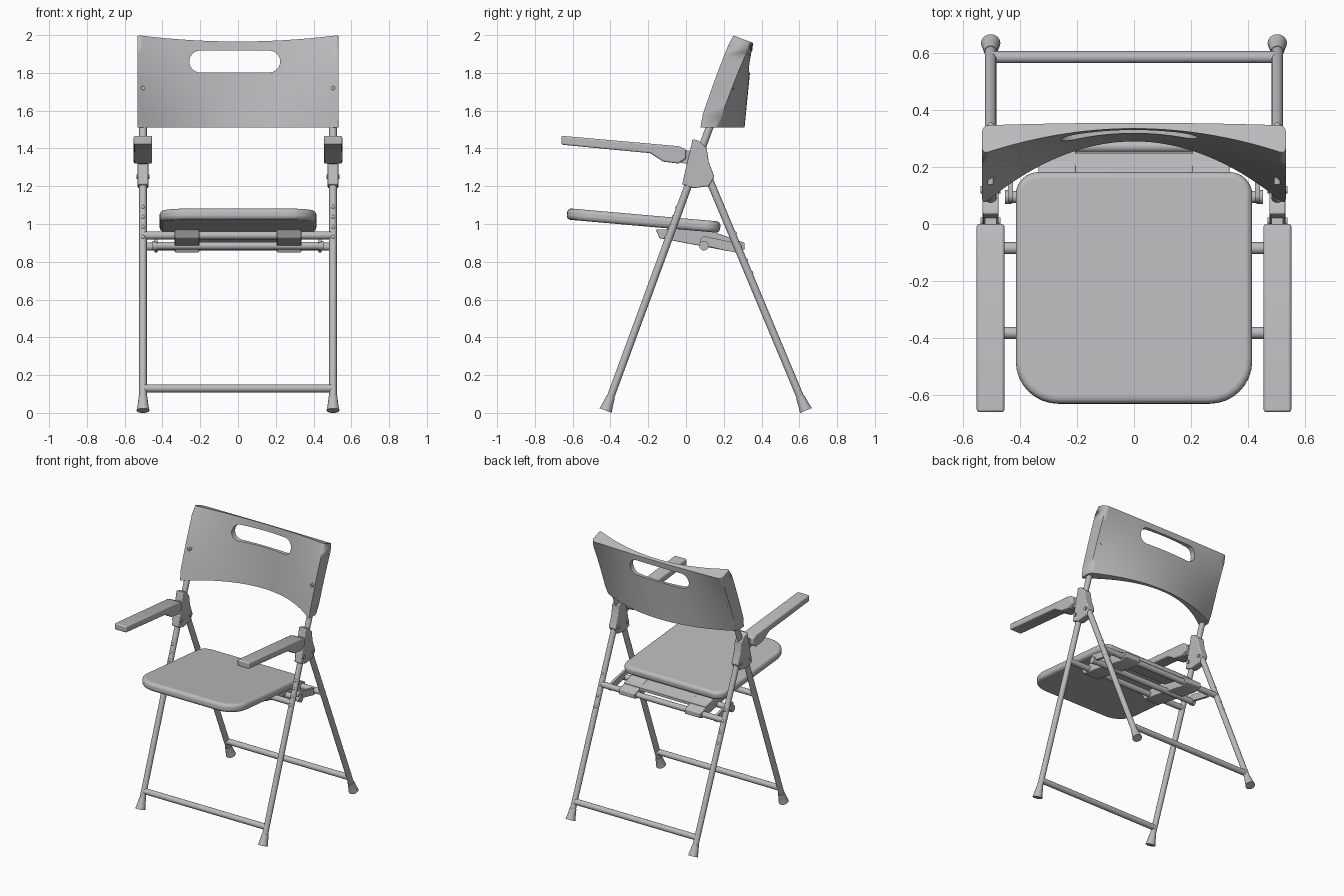
import bpy
import bmesh
import math
from mathutils import Vector

cube = bpy.data.objects.get("Cube")
if cube:
    bpy.data.objects.remove(cube, do_unlink=True)

grey = bpy.data.materials.new("light_grey")
grey.use_nodes = True
COLOUR = (0.5, 0.5, 0.52, 1)
grey.diffuse_color = COLOUR
grey.node_tree.nodes["Principled BSDF"].inputs["Base Color"].default_value = COLOUR

SIDES = (("left", 1), ("right", -1))
LEG_X = 0.503


def finish(name, bm, bevel=0, segments=3):
    """Turn a bmesh into a smooth-shaded object, optionally with rounded edges."""
    bmesh.ops.recalc_face_normals(bm, faces=bm.faces)
    mesh = bpy.data.meshes.new(name)
    bm.to_mesh(mesh)
    bm.free()
    mesh.materials.append(grey)
    obj = bpy.data.objects.new(name, mesh)
    bpy.context.collection.objects.link(obj)
    mesh.shade_smooth()
    mesh.set_sharp_from_angle(angle=math.radians(35))
    if bevel:
        mod = obj.modifiers.new("rounding", "BEVEL")
        mod.width = bevel
        mod.segments = segments
        mod.limit_method = "ANGLE"
        mod.angle_limit = math.radians(40)
    return obj


def tube(name, a, b, r1, r2=None, sides=20):
    """Closed cylinder or cone from a to b."""
    a, b = Vector(a), Vector(b)
    bm = bmesh.new()
    bmesh.ops.create_cone(bm, cap_ends=True, segments=sides, radius1=r1,
                          radius2=r1 if r2 is None else r2, depth=(b - a).length)
    bm.transform((b - a).to_track_quat("Z", "Y").to_matrix().to_4x4())
    bmesh.ops.translate(bm, vec=(a + b) / 2, verts=bm.verts)
    return finish(name, bm)


def prism(name, points, step, bevel=0, segments=3):
    """Polygon of 3D points pushed along a vector."""
    bm = bmesh.new()
    face = bm.faces.new([bm.verts.new(p) for p in points])
    ext = bmesh.ops.extrude_face_region(bm, geom=[face])
    verts = [v for v in ext["geom"] if isinstance(v, bmesh.types.BMVert)]
    bmesh.ops.translate(bm, vec=step, verts=verts)
    return finish(name, bm, bevel, segments)


def side_plate(name, profile, x0, x1, bevel=0):
    """Side profile of (y, z) points spanning x0 to x1."""
    return prism(name, [(x0, y, z) for y, z in profile], (x1 - x0, 0, 0), bevel)


def ball(name, centre, radius):
    bm = bmesh.new()
    bmesh.ops.create_uvsphere(bm, u_segments=12, v_segments=8, radius=radius)
    bmesh.ops.translate(bm, vec=centre, verts=bm.verts)
    return finish(name, bm)


def arc(cx, cy, r, start, end, steps=8):
    angles = [math.radians(start + (end - start) * i / steps) for i in range(steps + 1)]
    return [(cx + r * math.cos(t), cy + r * math.sin(t)) for t in angles]


def front_y(z):
    return -0.43 + 0.367 * z


def rear_y(z):
    return 0.64 - 0.418 * z


# Legs, feet, adjustment pins, hubs and armrests on both sides
hub_profile = [(0.035, 1.45), (0.07, 1.44), (0.11, 1.40), (0.12, 1.33), (0.15, 1.25),
               (0.12, 1.20), (0.04, 1.19), (-0.02, 1.21), (0.0, 1.30), (0.02, 1.38)]
arm_profile = [(-0.66, 1.467), (-0.66, 1.42), (-0.19, 1.375), (-0.12, 1.33),
               (-0.04, 1.32), (0, 1.345), (0, 1.395), (-0.04, 1.412)]
link_profile = arc(0.1, 0.91, 0.025, 90, 255) + arc(0.26, 0.875, 0.025, 255, 440)
bracket_profile = [(-0.16, 0.97), (-0.14, 0.925), (0.26, 0.85), (0.31, 0.865),
                   (0.31, 0.90), (0.17, 0.95), (0.1, 0.98)]

for side, s in SIDES:
    x = s * LEG_X
    for part, line, top in (("front", front_y, 1.62), ("rear", rear_y, 1.26)):
        def at(z):
            return (x, line(z), z)
        tube(f"{side}_{part}_leg", at(0.03), at(top), 0.02)
        tube(f"{side}_{part}_foot", at(0.0125), at(0.045), 0.034, 0.028)
        tube(f"{side}_{part}_foot_collar", at(0.045), at(0.085), 0.028, 0.023)
    for i in range(4):
        z = 0.93 + 0.053 * i
        ball(f"{side}_front_pin_{i}", (x, front_y(z) - 0.014, z), 0.012)
        z = 0.74 + 0.07 * i
        ball(f"{side}_rear_pin_{i}", (x, rear_y(z) + 0.014, z), 0.012)

    side_plate(f"{side}_hub", hub_profile, x - 0.028, x + 0.028, 0.006)
    tube(f"{side}_hub_sleeve", (x, front_y(1.2), 1.2), (x, front_y(1.29), 1.29), 0.028)
    for y, z in ((0.12, 1.25), (0.01, 1.25)):
        tube(f"{side}_hub_rivet", (x - 0.035, y, z), (x + 0.035, y, z), 0.013)
    side_plate(f"{side}_armrest", arm_profile, s * 0.455, s * 0.552, 0.009)
    side_plate(f"{side}_arm_joint", [(-0.06, 1.40), (-0.06, 1.33), (0.05, 1.31), (0.07, 1.38)],
               x - 0.02, x + 0.02)

    # Seat linkage
    side_plate(f"{side}_seat_link", link_profile, s * 0.425, s * 0.443)
    tube(f"{side}_link_cap", (s * 0.43, 0.095, 0.885), (s * 0.452, 0.095, 0.885), 0.025)
    side_plate(f"{side}_seat_bracket", bracket_profile, s * 0.205, s * 0.335, 0.005)
    tube(f"{side}_backrest_screw", (x, front_y(1.72) - 0.062, 1.72),
         (x, front_y(1.72) + 0.05, 1.72), 0.011)

# Cross bars
for name, y, z, half in (("front_stretcher", front_y(0.13), 0.13, LEG_X),
                         ("rear_stretcher", rear_y(0.13), 0.13, LEG_X),
                         ("front_seat_bar", front_y(0.94), 0.94, LEG_X),
                         ("middle_seat_bar", 0.095, 0.885, 0.44),
                         ("rear_seat_bar", rear_y(0.88), 0.88, LEG_X)):
    tube(name, (-half, y, z), (half, y, z), 0.021)

# Plate joining the brackets behind the seat
side_plate("rear_seat_plate", [(0.08, 0.965), (0.25, 0.925), (0.25, 0.905), (0.08, 0.945)],
           -0.335, 0.335)

# Seat pad, with larger corner radii at the front
outline = (arc(0.335, 0.325, 0.08, 0, 90) + arc(-0.335, 0.325, 0.08, 90, 180)
           + arc(-0.265, -0.26, 0.15, 180, 270) + arc(0.265, -0.26, 0.15, 270, 360))
seat = prism("seat", [(px, py, -0.03) for px, py in outline], (0, 0, 0.06), 0.022, 4)
seat.location = (0, -0.222, 1.018)
seat.rotation_euler.x = math.radians(-5)


# Curved backrest: thin in the middle, thick at the ends around the tubes
def back_point(u, v, back):
    x = 0.533 * u
    end = 0.066 + 0.18 * v
    middle = 0.29 + 0.045 * v
    y = middle + (end - middle) * u * u
    if back:
        y += 0.02 + 0.08 * u * u
    top = 2.0 - 0.38 * (y - 0.246)
    return (x, y, 1.51 + (top - 1.51) * v)


COLS, ROWS = 40, 8
bm = bmesh.new()
grid = {}
for b in (0, 1):
    for i in range(COLS + 1):
        for j in range(ROWS + 1):
            grid[b, i, j] = bm.verts.new(back_point(2 * i / COLS - 1, j / ROWS, b))
for b in (0, 1):
    for i in range(COLS):
        for j in range(ROWS):
            bm.faces.new([grid[b, i, j], grid[b, i + 1, j],
                          grid[b, i + 1, j + 1], grid[b, i, j + 1]])
for i in range(COLS):
    for j in (0, ROWS):
        bm.faces.new([grid[0, i, j], grid[0, i + 1, j], grid[1, i + 1, j], grid[1, i, j]])
for j in range(ROWS):
    for i in (0, COLS):
        bm.faces.new([grid[0, i, j], grid[0, i, j + 1], grid[1, i, j + 1], grid[1, i, j]])
# Round the upright edges at both ends
bm.edges.ensure_lookup_table()
ends = [e for e in bm.edges
        if all(abs(abs(v.co.x) - 0.533) < 1e-4 for v in e.verts)
        and abs(e.verts[0].co.z - e.verts[1].co.z) > 0.045]
bmesh.ops.bevel(bm, geom=ends, offset=0.022, segments=4, profile=0.5, affect="EDGES")
backrest = finish("backrest", bm)

# Hand slot cut through the backrest
slot = arc(0.165, 1.86, 0.058, -90, 90, 12) + arc(-0.2, 1.86, 0.058, 90, 270, 12)
cutter = prism("hand_slot_cutter", [(px, 0.1, pz) for px, pz in slot], (0, 0.5, 0))
cutter.hide_render = True
cut = backrest.modifiers.new("hand_slot", "BOOLEAN")
cut.operation = "DIFFERENCE"
cut.solver = "EXACT"
cut.object = cutter
bpy.context.view_layer.objects.active = backrest
bpy.ops.object.modifier_apply(modifier=cut.name)
bpy.data.objects.remove(cutter, do_unlink=True)
backrest.data.set_sharp_from_angle(angle=math.radians(35))
